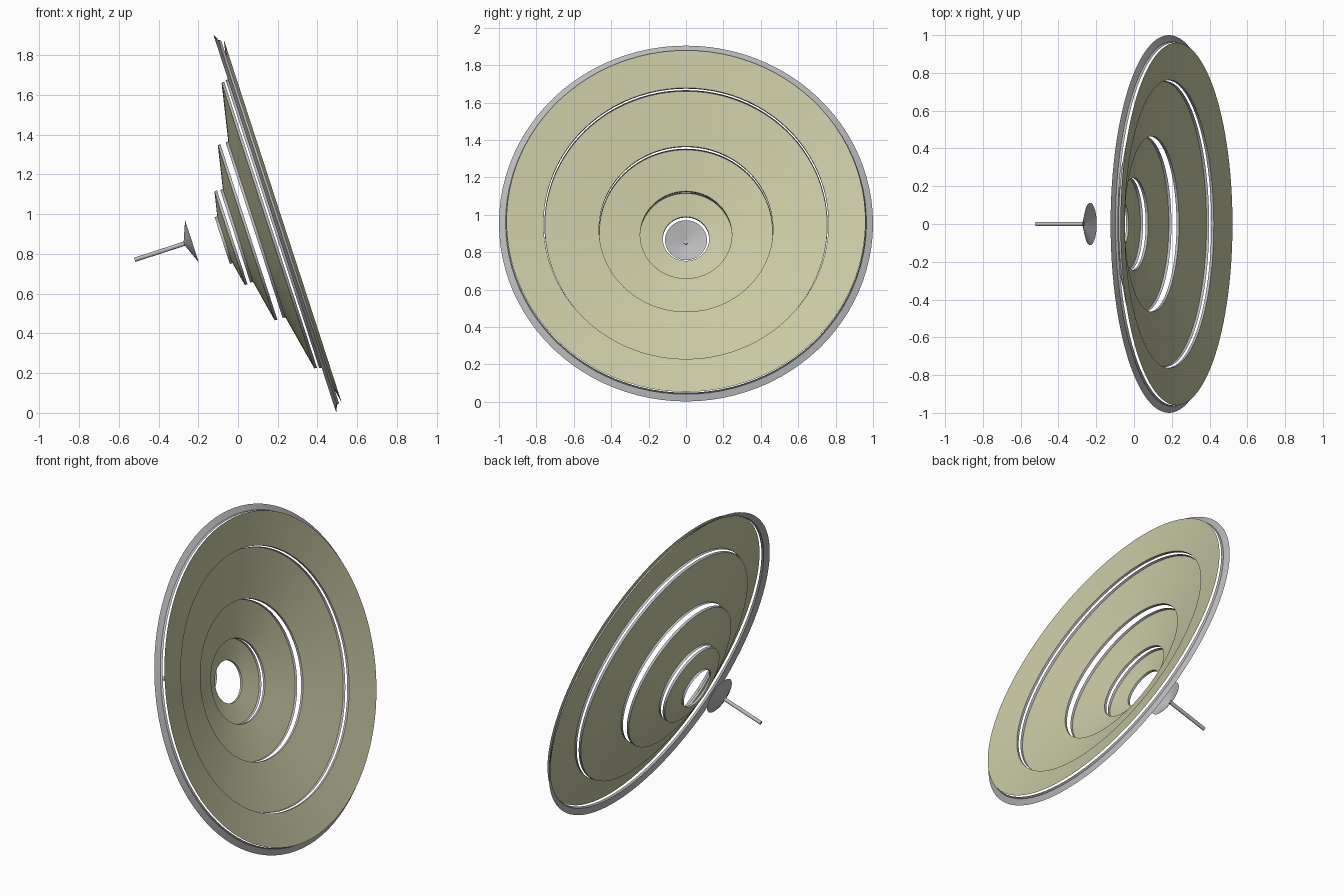
import bpy, bmesh, math
from mathutils import Matrix, Vector

cube = bpy.data.objects.get("Cube")
if cube:
    bpy.data.objects.remove(cube, do_unlink=True)

# Dish frame: local z is the dish axis, tilted 18 degrees above +x
FRAME = Matrix.Translation((0.185, 0, 0.953)) @ Matrix.Rotation(math.radians(72), 4, 'Y')


def material(name, rgb):
    m = bpy.data.materials.new(name)
    m.use_nodes = True
    m.diffuse_color = (*rgb, 1)
    m.node_tree.nodes["Principled BSDF"].inputs["Base Color"].default_value = (*rgb, 1)
    return m


panel = material("pale olive", (0.58, 0.58, 0.37))
metal = material("light grey", (0.5, 0.5, 0.51))


def lathe(name, profile, mat, shift=0.0, segments=96):
    """Spin a (radius, height) profile around the dish axis."""
    bm = bmesh.new()
    verts = [bm.verts.new((r, 0, h)) for r, h in profile]
    edges = [bm.edges.new(pair) for pair in zip(verts, verts[1:])]
    bmesh.ops.spin(bm, geom=verts + edges, cent=(0, 0, 0), axis=(0, 0, 1),
                   angle=math.tau, steps=segments, use_duplicate=False)
    bmesh.ops.remove_doubles(bm, verts=bm.verts, dist=1e-5)
    bmesh.ops.recalc_face_normals(bm, faces=bm.faces)
    # turn open sheets towards the concave side
    if sum((f.normal.z * f.calc_area() for f in bm.faces)) < -1e-4:
        bmesh.ops.reverse_faces(bm, faces=bm.faces)
    mesh = bpy.data.meshes.new(name)
    bm.to_mesh(mesh)
    bm.free()
    obj = bpy.data.objects.new(name, mesh)
    bpy.context.collection.objects.link(obj)
    obj.matrix_world = FRAME @ Matrix.Translation(Vector((shift, 0, 0)))
    mesh.materials.append(mat)
    bpy.ops.object.select_all(action='DESELECT')
    obj.select_set(True)
    bpy.context.view_layer.objects.active = obj
    bpy.ops.object.shade_smooth_by_angle(angle=math.radians(30))
    return obj


# Outer support ring
lathe("outer_ring", [(1.0, 0.0), (0.965, 0.016), (0.96, 0.028)], metal)

# Stepped conical reflector zones: outer radius, outer height, inner radius, inner height
LIP = 0.014
zones = [(0.96, 0.042, 0.762, 0.002),
         (0.755, -0.036, 0.465, -0.095),
         (0.463, -0.151, 0.245, -0.195),
         (0.247, -0.239, 0.124, -0.264)]
for i, (ro, ho, ri, hi) in enumerate(zones, 1):
    lathe(f"reflector_zone_{i}", [(ro, ho), (ri, hi)], panel)
    lathe(f"inner_lip_{i}", [(ri, hi), (ri, hi - LIP)], metal)
    if i > 1:
        lathe(f"outer_lip_{i}", [(ro, ho), (ro + 0.002, ho + LIP)], metal)

# Feed cone and its rod behind the central opening
OFFSET = -0.044
lathe("feed_cone", [(0.112, -0.424), (0.011, -0.464)], metal, OFFSET, 48)
lathe("feed_rod", [(0, -0.458), (0.011, -0.458), (0.011, -0.727), (0, -0.727)],
      metal, OFFSET, 24)
